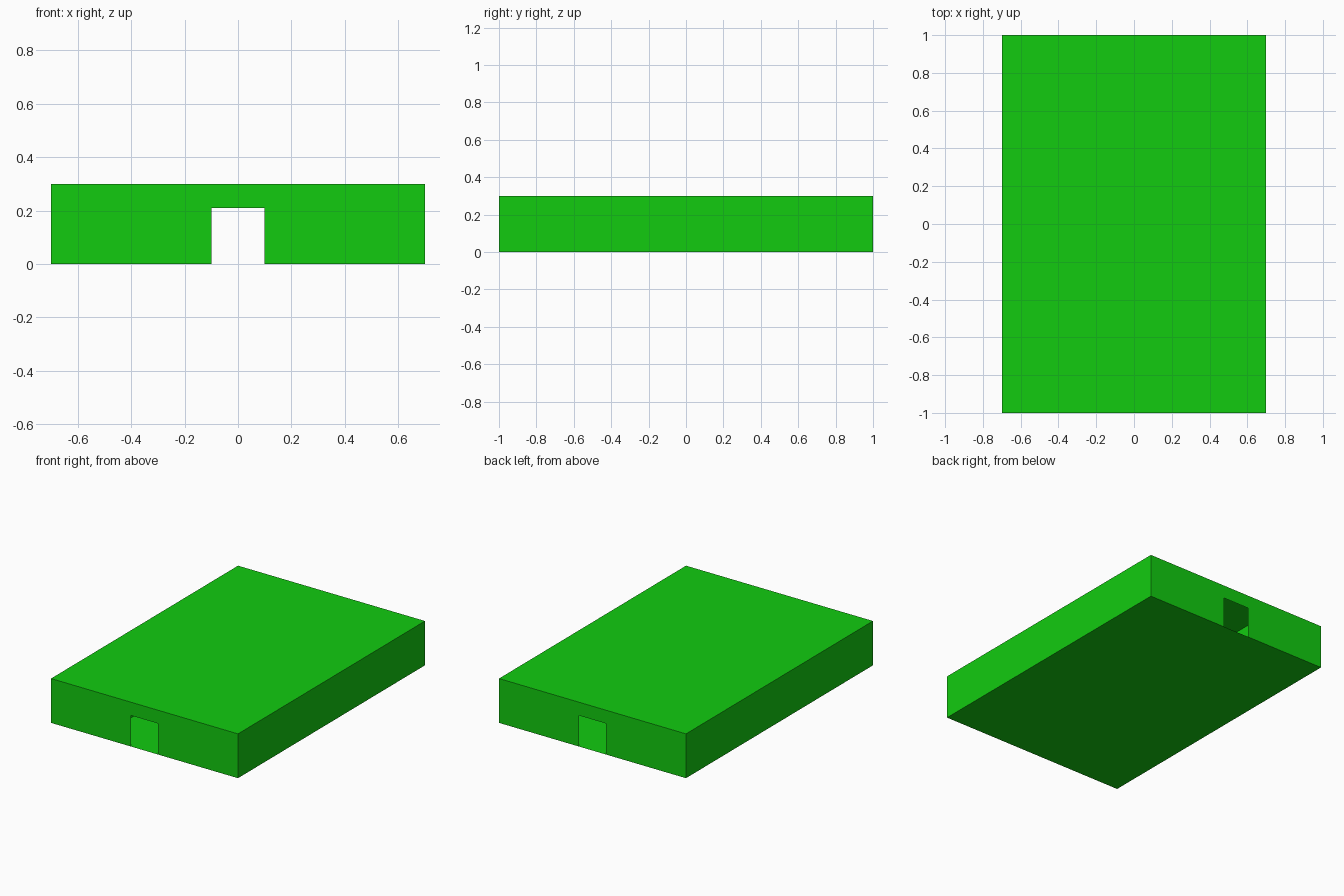
import bpy

if "Cube" in bpy.data.objects:
    bpy.data.objects.remove(bpy.data.objects["Cube"])

W, L, H = 0.7, 1.0, 0.3      # half width, half length, height
DW, DH = 0.1, 0.21           # doorway half width and height
PX = -0.34                   # inner partition position

green = bpy.data.materials.new("green")
green.diffuse_color = (0.006, 0.6, 0.005, 1)
green.use_nodes = True
green.node_tree.nodes["Principled BSDF"].inputs["Base Color"].default_value = green.diffuse_color


def sheet_object(name, faces):
    """Make an object from a list of polygons, each a list of points."""
    verts, polys = [], []
    for pts in faces:
        polys.append(list(range(len(verts), len(verts) + len(pts))))
        verts += pts
    mesh = bpy.data.meshes.new(name)
    mesh.from_pydata(verts, [], polys)
    mesh.materials.append(green)
    obj = bpy.data.objects.new(name, mesh)
    bpy.context.collection.objects.link(obj)
    return obj


# Thin roof, floor and long side walls
def slab(z, up):
    pts = [(-W, -L, z), (W, -L, z), (W, L, z), (-W, L, z)]
    return pts if up else pts[::-1]


def long_wall(x, right):
    pts = [(x, -L, 0), (x, L, 0), (x, L, H), (x, -L, H)]
    return pts if right else pts[::-1]


sheet_object("roof", [slab(H, True)])
sheet_object("floor", [slab(0, False)])
sheet_object("right_wall", [long_wall(W, True)])
sheet_object("left_wall", [long_wall(-W, False)])

# End walls, each with a doorway cut up from the floor
profile = [(-W, 0), (-DW, 0), (-DW, DH), (DW, DH), (DW, 0), (W, 0), (W, H), (-W, H)]
for name, s in (("front_wall", 1), ("back_wall", -1)):
    sheet_object(name, [[(s * x, -s * L, z) for x, z in profile]])

# Inner partition glimpsed through the doorways
sheet_object("partition", [long_wall(PX, True)])
